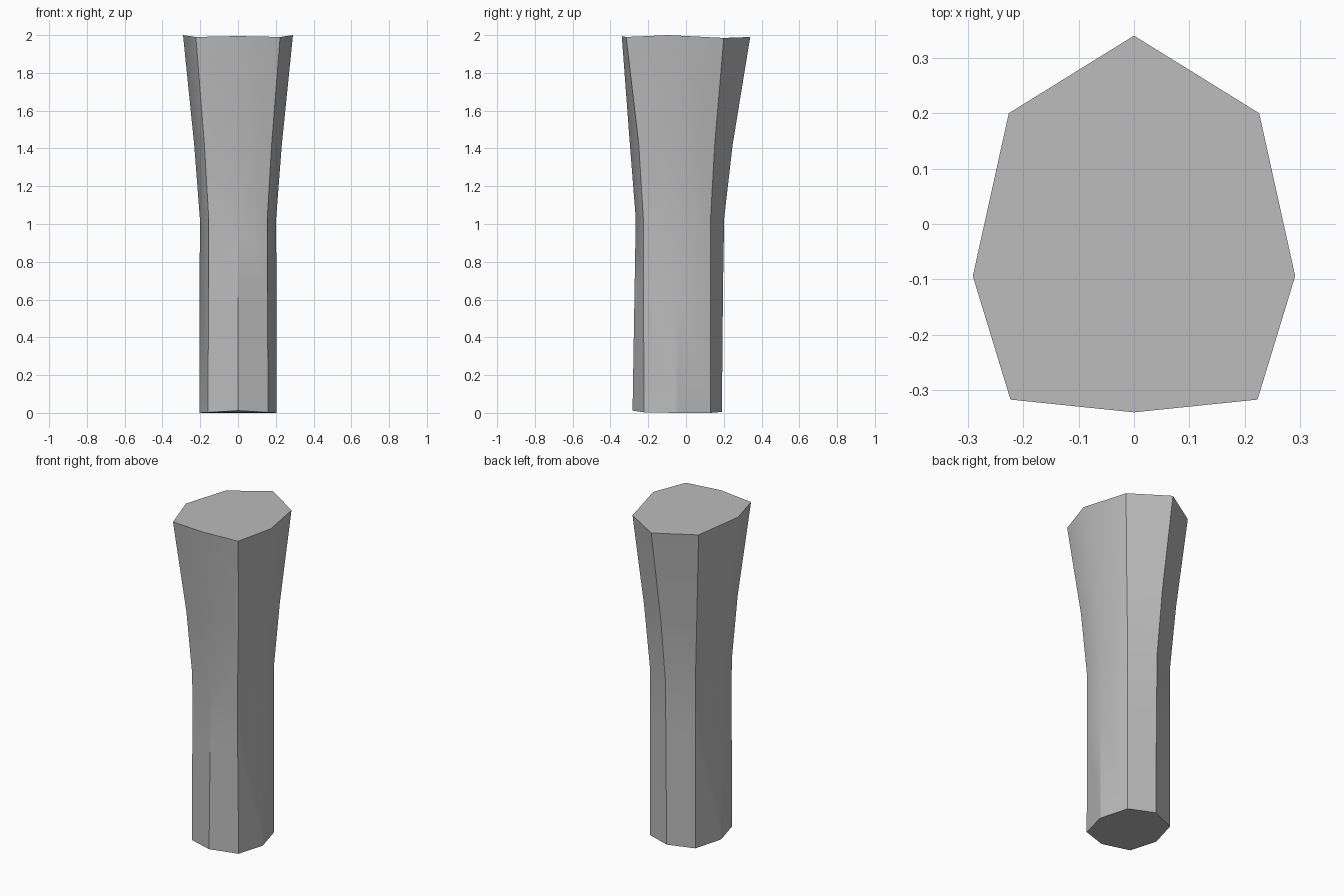
import bpy, bmesh, math

if "Cube" in bpy.data.objects:
    bpy.data.objects.remove(bpy.data.objects["Cube"])

# Single grey finish
grey = bpy.data.materials.new("grey")
grey.diffuse_color = (0.5, 0.5, 0.5, 1)
grey.use_nodes = True
grey.node_tree.nodes["Principled BSDF"].inputs["Base Color"].default_value = grey.diffuse_color


def ring(back_y, rear, side, front, front_y, z):
    """Mirrored octagon: centre back, rear corner, side, front corner, centre front.
    z gives the height of each of those five points."""
    half = [(0, back_y), rear, side, front, (0, front_y)]
    pts = [(x, y, h) for (x, y), h in zip(half, z)]
    return pts + [(-x, y, h) for x, y, h in pts[3:0:-1]]


# Handle profile, straight grip below and flared head above
rings = [
    ring(0.19, (0.155, 0.13), (0.205, -0.05), (0.16, -0.222), -0.283,
         (0.005, 0, 0, 0.003, 0.012)),
    ring(0.196, (0.155, 0.13), (0.203, -0.05), (0.155, -0.225), -0.272, [0.67] * 5),
    ring(0.202, (0.155, 0.13), (0.202, -0.05), (0.155, -0.226), -0.266, [1.03] * 5),
    ring(0.247, (0.18, 0.152), (0.232, -0.065), (0.178, -0.25), -0.297, [1.42] * 5),
    ring(0.34, (0.226, 0.2), (0.291, -0.094), (0.223, -0.317), -0.34,
         (1.99, 1.985, 2.0, 1.99, 1.995)),
]

bm = bmesh.new()
loops = [[bm.verts.new(p) for p in r] for r in rings]
for low, high in zip(loops, loops[1:]):
    for i in range(8):
        j = (i + 1) % 8
        bm.faces.new((low[i], low[j], high[j], high[i]))

# End caps
bm.faces.new(loops[0])
bm.faces.new(loops[-1])
bmesh.ops.recalc_face_normals(bm, faces=bm.faces[:])

mesh = bpy.data.meshes.new("handle")
bm.to_mesh(mesh)
bm.free()
mesh.materials.append(grey)
handle = bpy.data.objects.new("handle", mesh)
bpy.context.collection.objects.link(handle)

# Soft sides with crisp ridges
bpy.context.view_layer.objects.active = handle
handle.select_set(True)
bpy.ops.object.shade_smooth_by_angle(angle=math.radians(30))
